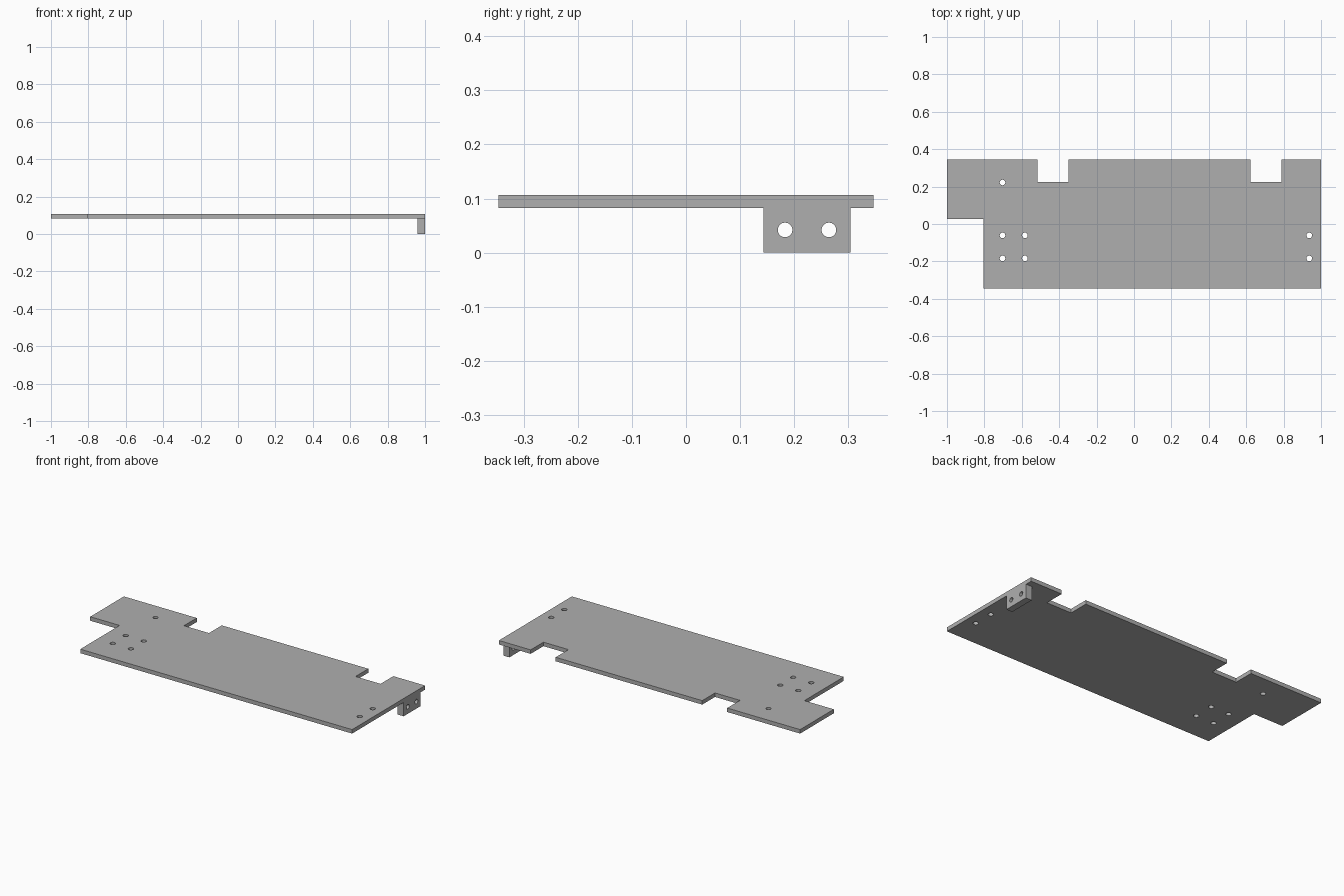
import bpy, bmesh, math
from mathutils import Matrix

cube = bpy.data.objects.get("Cube")
if cube:
    bpy.data.objects.remove(cube, do_unlink=True)

grey = bpy.data.materials.new("plain grey")
grey.use_nodes = True
colour = (0.43, 0.43, 0.43, 1)
grey.diffuse_color = colour
grey.node_tree.nodes["Principled BSDF"].inputs["Base Color"].default_value = colour


def circle(cx, cy, r, n=32):
    return [(cx + r * math.cos(2 * math.pi * i / n),
             cy + r * math.sin(2 * math.pi * i / n)) for i in range(n)]


def drilled_sheet(name, outline, holes, radius, thickness, matrix):
    """Extrude a flat outline with round through holes, centred on its plane."""
    curve = bpy.data.curves.new(name, 'CURVE')
    curve.dimensions = '2D'
    curve.fill_mode = 'BOTH'
    curve.extrude = thickness / 2
    for loop in [outline] + [circle(x, y, radius) for x, y in holes]:
        spline = curve.splines.new('POLY')
        spline.points.add(len(loop) - 1)
        for point, (x, y) in zip(spline.points, loop):
            point.co = (x, y, 0, 1)
        spline.use_cyclic_u = True
    obj = bpy.data.objects.new(name, curve)
    bpy.context.collection.objects.link(obj)
    bpy.ops.object.select_all(action='DESELECT')
    obj.select_set(True)
    bpy.context.view_layer.objects.active = obj
    bpy.ops.object.convert(target='MESH')
    obj = bpy.context.view_layer.objects.active

    # Weld caps to walls and place the sheet
    bm = bmesh.new()
    bm.from_mesh(obj.data)
    bmesh.ops.remove_doubles(bm, verts=bm.verts, dist=1e-5)
    bmesh.ops.transform(bm, matrix=matrix, verts=bm.verts)
    bmesh.ops.recalc_face_normals(bm, faces=bm.faces)
    bm.to_mesh(obj.data)
    bm.free()
    obj.data.materials.clear()
    obj.data.materials.append(grey)
    bpy.ops.object.shade_smooth_by_angle(angle=math.radians(30))
    return obj


# Base plate: stepped front corner and two notches in the back edge
bottom, top = 0.083, 0.107
back, notch = 0.346, 0.225
plate_outline = [
    (-0.805, -back), (1, -back), (1, back),
    (0.789, back), (0.789, notch), (0.623, notch), (0.623, back),
    (-0.35, back), (-0.35, notch), (-0.516, notch), (-0.516, back),
    (-1, back), (-1, 0.027), (-0.805, 0.027)]
plate_holes = [(x, y) for x in (-0.703, -0.583, 0.937) for y in (-0.061, -0.184)]
plate_holes.append((-0.703, 0.222))
drilled_sheet("base_plate", plate_outline, plate_holes, 0.015, top - bottom,
              Matrix.Translation((0, 0, (top + bottom) / 2)))

# Mounting tab hanging below the left end, drawn in the y-z plane
tab_thickness = 0.04
tab_outline = [(0.143, 0), (0.304, 0), (0.304, bottom), (0.143, bottom)]
upright = Matrix(((0, 0, 1, 1 - tab_thickness / 2),
                  (1, 0, 0, 0), (0, 1, 0, 0), (0, 0, 0, 1)))
drilled_sheet("mounting_tab", tab_outline, [(0.183, 0.042), (0.264, 0.042)],
              0.0135, tab_thickness, upright)
